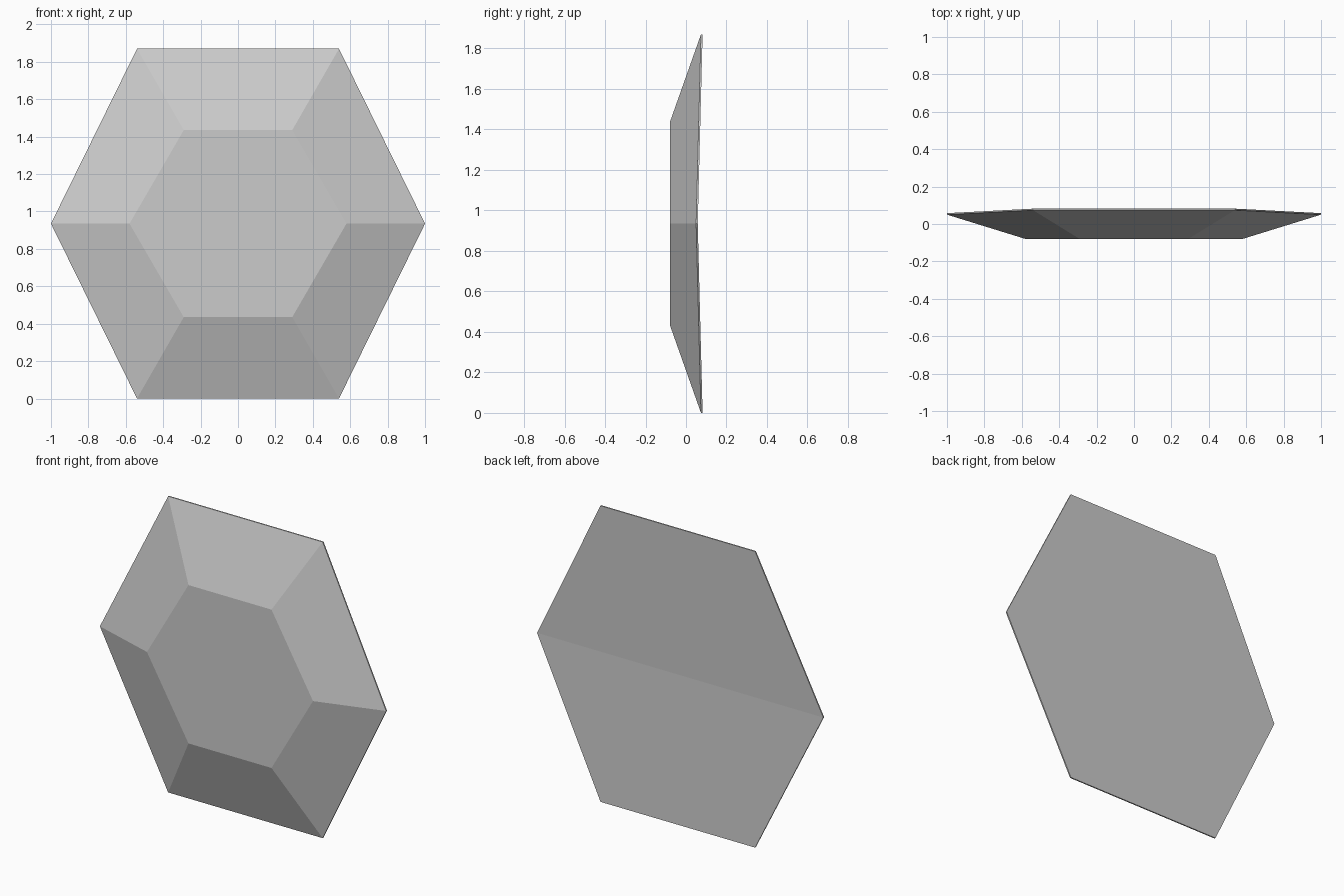
import bpy
import bmesh

cube = bpy.data.objects.get("Cube")
if cube:
    bpy.data.objects.remove(cube, do_unlink=True)

MID = 0.935  # height of the centre line

# One plain grey material
grey = bpy.data.materials.new("light_grey")
grey.use_nodes = True
grey.diffuse_color = (0.6, 0.6, 0.6, 1)
grey.node_tree.nodes["Principled BSDF"].inputs["Base Color"].default_value = (0.6, 0.6, 0.6, 1)


def hex_ring(bm, side_x, corner_x, half_h, side_y, corner_y):
    """Six vertices: two side points and four corners, in order around."""
    plan = [(side_x, 0, side_y), (corner_x, half_h, corner_y), (-corner_x, half_h, corner_y),
            (-side_x, 0, side_y), (-corner_x, -half_h, corner_y), (corner_x, -half_h, corner_y)]
    return [bm.verts.new((x, y, MID + z)) for x, z, y in plan]


def bridge(bm, a, b):
    for i in range(6):
        j = (i + 1) % 6
        bm.faces.new((a[i], a[j], b[j], b[i]))


bm = bmesh.new()
front = hex_ring(bm, 0.58, 0.29, 0.5, -0.08, -0.08)
rim = hex_ring(bm, 1.0, 0.54, MID, 0.05, 0.074)
back = hex_ring(bm, 1.0, 0.54, MID, 0.058, 0.082)

# Flat front, sloping facets and thin rim
bm.faces.new(front)
bridge(bm, front, rim)
bridge(bm, rim, back)

# Back folded along the centre line
bm.faces.new(back[:4])
bm.faces.new(back[3:] + back[:1])
bmesh.ops.recalc_face_normals(bm, faces=bm.faces)

mesh = bpy.data.meshes.new("hexagonal_plate")
bm.to_mesh(mesh)
bm.free()
mesh.materials.append(grey)
plate = bpy.data.objects.new("hexagonal_plate", mesh)
bpy.context.collection.objects.link(plate)
